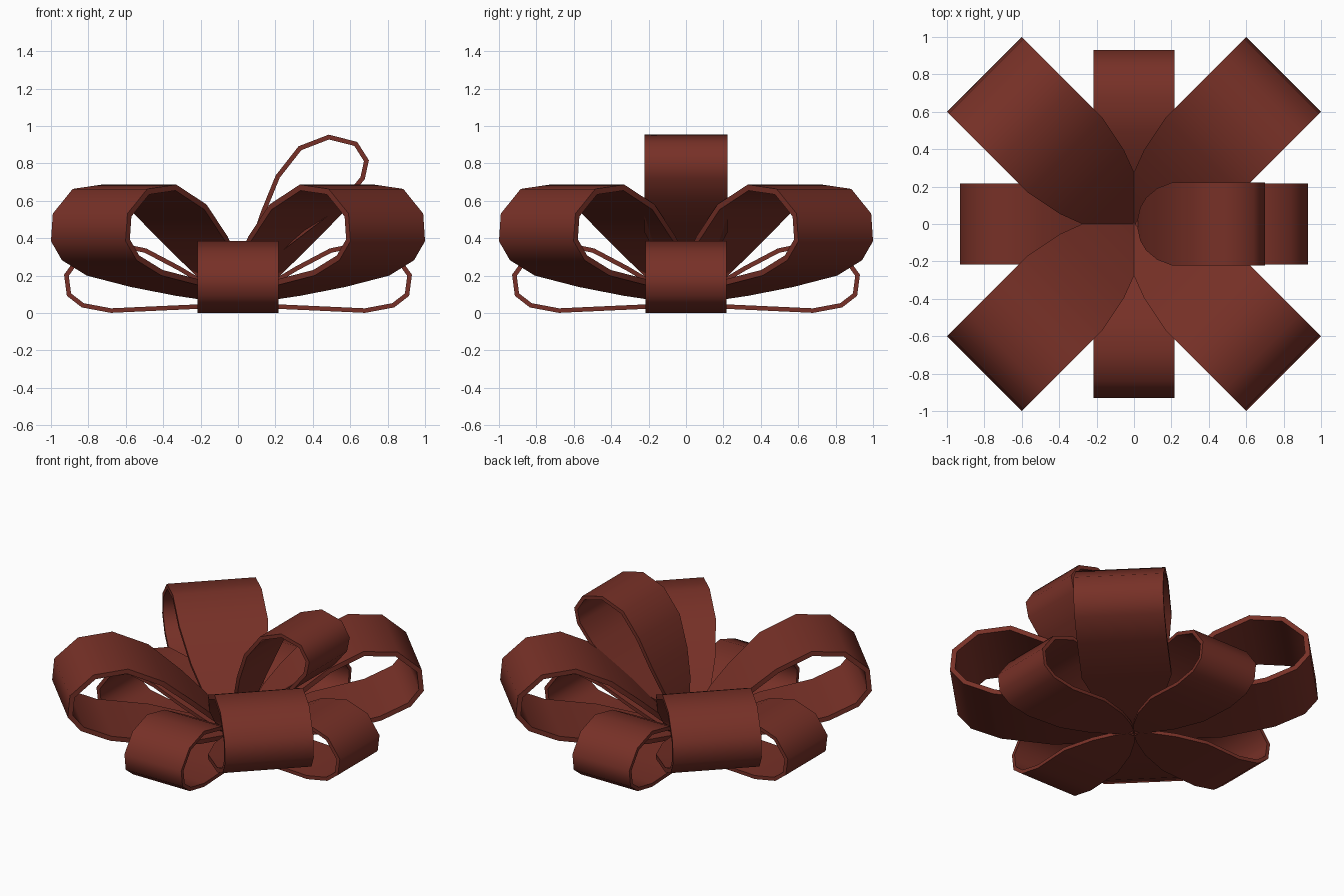
import bpy, bmesh
from math import radians
from mathutils import Matrix, Vector

cube = bpy.data.objects.get("Cube")
if cube:
    bpy.data.objects.remove(cube, do_unlink=True)

# Ribbon colour
red = bpy.data.materials.new("dark red ribbon")
red.use_nodes = True
color = (0.185, 0.03, 0.02, 1)
red.diffuse_color = color
bsdf = next(n for n in red.node_tree.nodes if n.type == 'BSDF_PRINCIPLED')
bsdf.inputs["Base Color"].default_value = color
bsdf.inputs["Roughness"].default_value = 0.6

# One ribbon loop from root to root: distance out, height, share of full width
LOOP = [
    (0, 0.035, 0.03), (0.09, 0.03, 0.36), (0.22, 0.022, 0.7), (0.42, 0.013, 1),
    (0.68, 0.001, 1), (0.835, 0.03, 1), (0.915, 0.092, 1), (0.93, 0.205, 1),
    (0.84, 0.33, 1), (0.68, 0.385, 1), (0.49, 0.345, 1), (0.31, 0.25, 0.86),
    (0.16, 0.16, 0.64), (0.06, 0.09, 0.4), (0, 0.045, 0.03),
]
HALF_WIDTH = 0.217
THICKNESS = 0.024


def ribbon_loop(name, turn, tilt=0, size=1, shift=(0, 0, 0)):
    """Tapered ribbon strip, tilted upwards, then turned about z."""
    place = (Matrix.Rotation(radians(turn), 4, 'Z')
             @ Matrix.Translation(Vector(shift))
             @ Matrix.Rotation(radians(-tilt), 4, 'Y')
             @ Matrix.Scale(size, 4))
    bm = bmesh.new()
    rows = [[bm.verts.new(place @ Vector((x, side * w * HALF_WIDTH, z)))
             for side in (1, -1)] for x, z, w in LOOP]
    for a, b in zip(rows, rows[1:]):
        bm.faces.new((a[0], a[1], b[1], b[0]))
    mesh = bpy.data.meshes.new(name)
    bm.to_mesh(mesh)
    bm.free()
    mesh.materials.append(red)
    obj = bpy.data.objects.new(name, mesh)
    bpy.context.collection.objects.link(obj)

    # Thicken towards the inside of the loop
    solid = obj.modifiers.new("thickness", 'SOLIDIFY')
    solid.thickness = THICKNESS * size
    solid.offset = 1
    solid.use_even_offset = True
    bpy.ops.object.select_all(action='DESELECT')
    obj.select_set(True)
    bpy.context.view_layer.objects.active = obj
    bpy.ops.object.modifier_apply(modifier=solid.name)
    bpy.ops.object.shade_smooth_by_angle(angle=radians(50))
    return obj


# Four low loops lying flat
for name, turn in (("left", 0), ("back", 90), ("right", 180), ("front", 270)):
    ribbon_loop(f"low_loop_{name}", turn)

# Four larger diagonal loops, tilted up
for name, turn in (("back_left", 45), ("back_right", 135),
                   ("front_right", 225), ("front_left", 315)):
    ribbon_loop(f"diagonal_loop_{name}", turn, tilt=13, size=1.3)

# Single raised loop on the left
ribbon_loop("raised_loop", 0, tilt=40, size=1.02, shift=(0.045, 0, 0.145))
